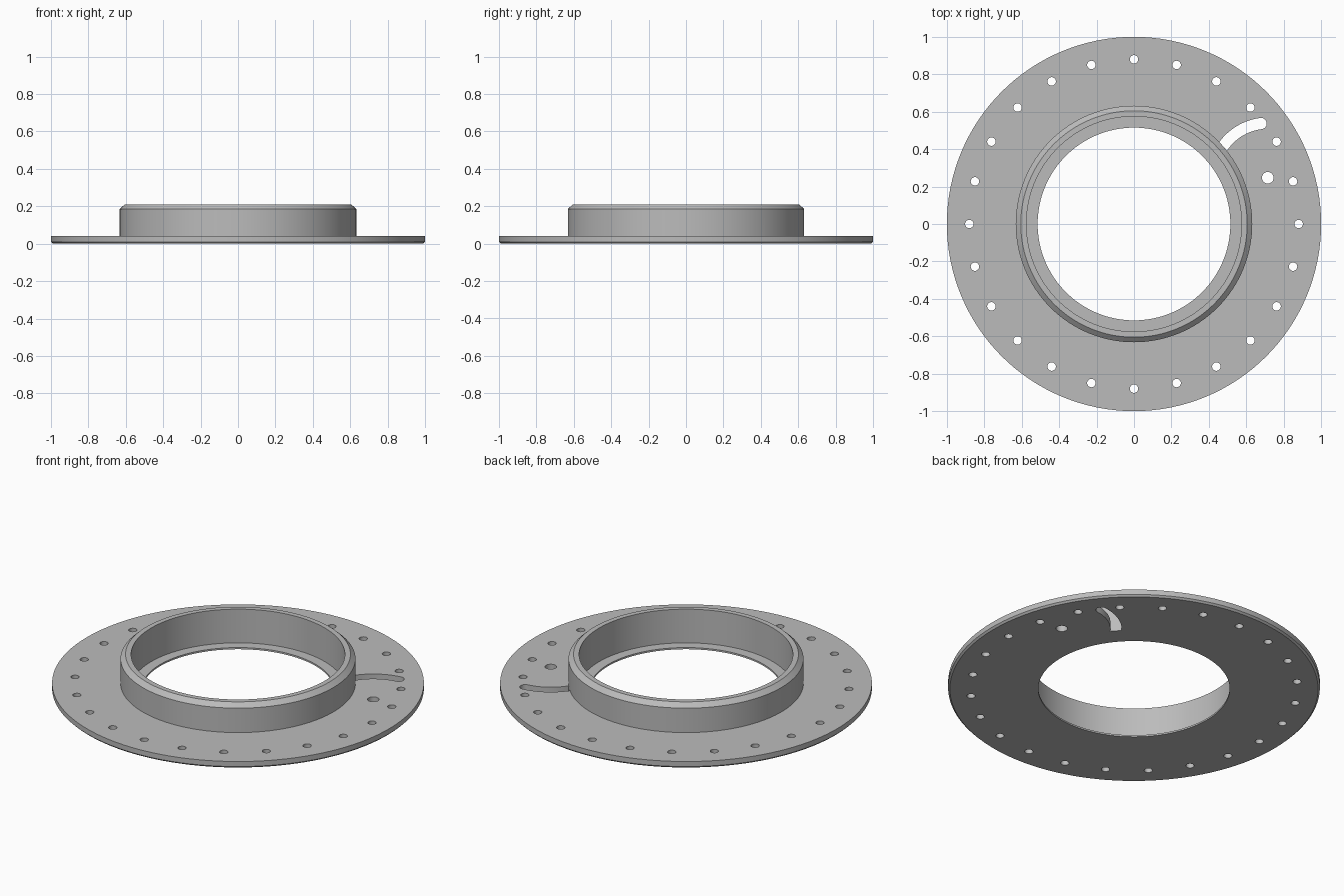
import bpy, bmesh, math
from math import sin, cos, pi

if "Cube" in bpy.data.objects:
    bpy.data.objects.remove(bpy.data.objects["Cube"])

SEG = 128


def finish(name, bm):
    bmesh.ops.recalc_face_normals(bm, faces=bm.faces)
    me = bpy.data.meshes.new(name)
    bm.to_mesh(me)
    bm.free()
    ob = bpy.data.objects.new(name, me)
    bpy.context.collection.objects.link(ob)
    return ob


def prism(bm, outline, z0=-0.1, z1=0.1):
    low = [bm.verts.new((x, y, z0)) for x, y in outline]
    high = [bm.verts.new((x, y, z1)) for x, y in outline]
    bm.faces.new(low[::-1])
    bm.faces.new(high)
    n = len(outline)
    for i in range(n):
        j = (i + 1) % n
        bm.faces.new((low[i], low[j], high[j], high[i]))


def arc(cx, cy, r, a0, a1, n):
    return [(cx + r * cos(a0 + (a1 - a0) * i / n),
             cy + r * sin(a0 + (a1 - a0) * i / n)) for i in range(n + 1)]


def circle(cx, cy, r, n=32):
    return arc(cx, cy, r, 0, 2 * pi, n)[:-1]


# Flange with raised collar: closed (radius, z) profile turned around z
profile = [(0.515, 0), (0.99, 0), (1.0, 0.01), (1.0, 0.04), (0.632, 0.04),
           (0.632, 0.185), (0.605, 0.21), (0.575, 0.21), (0.575, 0.01), (0.515, 0.01)]
bm = bmesh.new()
rings = [[bm.verts.new((r * cos(2 * pi * i / SEG), r * sin(2 * pi * i / SEG), z))
          for r, z in profile] for i in range(SEG)]
for i in range(SEG):
    a, b = rings[i], rings[(i + 1) % SEG]
    for k in range(len(profile)):
        m = (k + 1) % len(profile)
        bm.faces.new((a[k], b[k], b[m], a[m]))
flange = finish("collared_flange", bm)

# Cutter: ring of bolt holes, pivot hole and curved slot
bm = bmesh.new()
for i in range(24):
    a = 2 * pi * i / 24
    prism(bm, circle(0.88 * cos(a), 0.88 * sin(a), 0.0225))
px, py, radius, half = 0.715, 0.247, 0.292, 0.03
prism(bm, circle(px, py, 0.031))


def collar_angle(r):
    # Angle around the pivot at which the slot edge meets the collar
    a = math.radians(100)
    while math.hypot(px + r * cos(a), py + r * sin(a)) > 0.633:
        a += 0.002
    return a


start = math.radians(97)
outer, inner = radius + half, radius - half
slot = arc(px, py, outer, start, collar_angle(outer), 20)
slot += arc(px, py, inner, collar_angle(inner), start, 20)
ex, ey = px + radius * cos(start), py + radius * sin(start)
slot += arc(ex, ey, half, start - pi, start, 14)[1:-1]
prism(bm, slot)
cutter = finish("hole_cutter", bm)
cutter.hide_render = True

# Cut the openings
bpy.context.view_layer.objects.active = flange
flange.select_set(True)
mod = flange.modifiers.new("holes", 'BOOLEAN')
mod.operation = 'DIFFERENCE'
mod.solver = 'EXACT'
mod.object = cutter
bpy.ops.object.modifier_apply(modifier=mod.name)
bpy.data.objects.remove(cutter)

# Grey metal
mat = bpy.data.materials.new("grey_metal")
mat.diffuse_color = (0.5, 0.5, 0.5, 1)
mat.use_nodes = True
mat.node_tree.nodes["Principled BSDF"].inputs["Base Color"].default_value = mat.diffuse_color
flange.data.materials.clear()
flange.data.materials.append(mat)
flange.data.polygons.foreach_set("material_index", [0] * len(flange.data.polygons))
bpy.ops.object.shade_smooth_by_angle(angle=math.radians(25))
